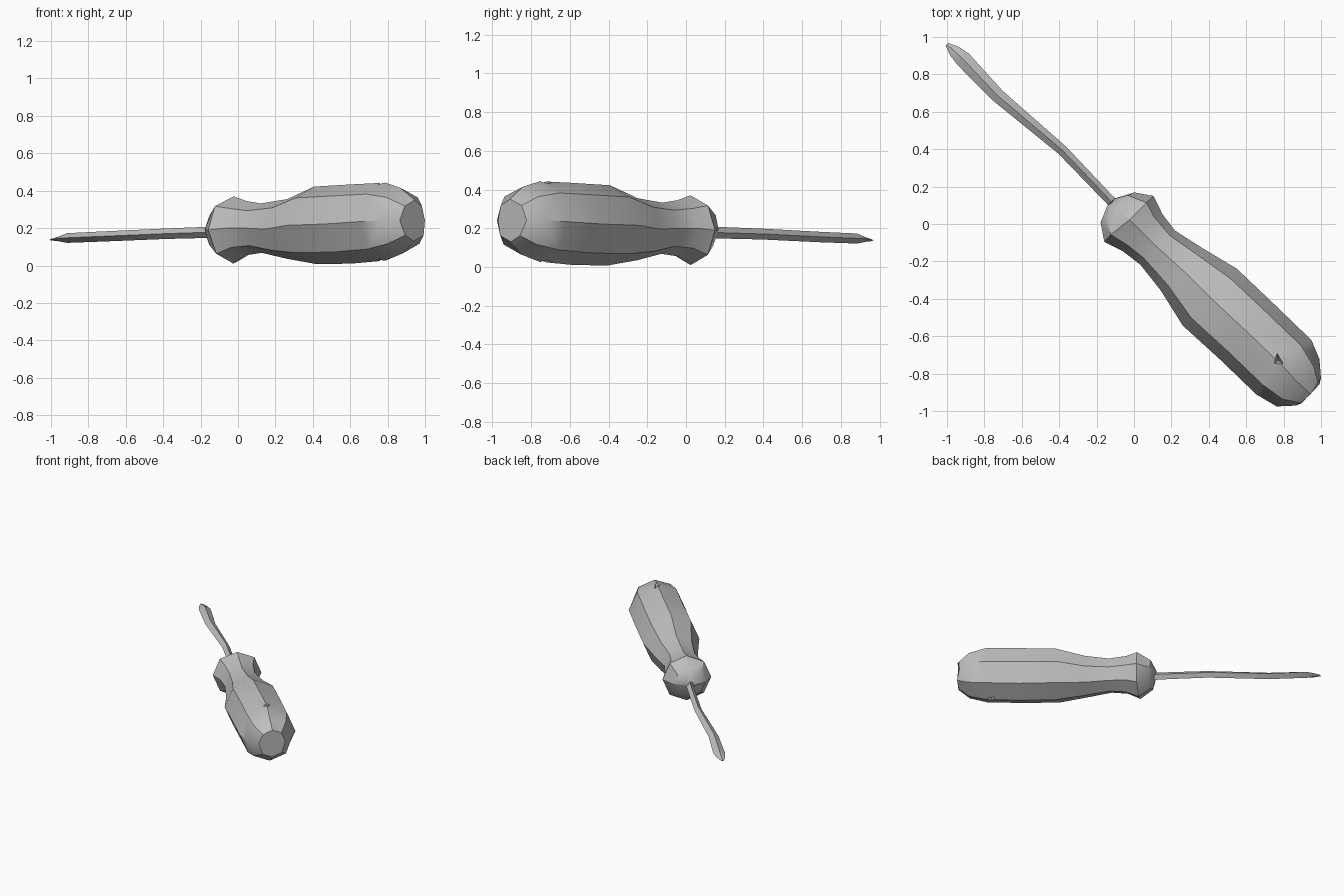
import bpy
import bmesh
import math
import random
from mathutils import Vector

random.seed(4)
if "Cube" in bpy.data.objects:
    bpy.data.objects.remove(bpy.data.objects["Cube"], do_unlink=True)

# The tool lies diagonally: s runs from blade to butt, u across it
ALONG = Vector((1, -1, 0)).normalized()
ACROSS = Vector((1, 1, 0)).normalized()
UP = Vector((0, 0, 1))

grey = bpy.data.materials.new("plain grey")
colour = (0.52, 0.52, 0.52, 1)
grey.use_nodes = True
grey.diffuse_color = colour
grey.node_tree.nodes["Principled BSDF"].inputs["Base Color"].default_value = colour


def place(s, u, z):
    return ALONG * s + ACROSS * u + UP * z


def finish(name, bm):
    bmesh.ops.recalc_face_normals(bm, faces=bm.faces[:])
    mesh = bpy.data.meshes.new(name)
    bm.to_mesh(mesh)
    bm.free()
    mesh.materials.append(grey)
    obj = bpy.data.objects.new(name, mesh)
    bpy.context.collection.objects.link(obj)
    return obj


def loft(name, rings, sides, wobble):
    """Skin rings of (s, u centre, z centre, half width, half height)."""
    bm = bmesh.new()
    loops = []
    for s, u, z, ru, rz in rings:
        loop = []
        for i in range(sides):
            a = math.tau * i / sides
            shift = random.uniform(-wobble, wobble)
            loop.append(bm.verts.new(place(
                s + shift, u + ru * math.cos(a), z + rz * math.sin(a))))
        loops.append(loop)
    for k, (a, b) in enumerate(zip(loops, loops[1:])):
        for i in range(sides):
            j = (i + 1) % sides
            if (i + k) % 2:
                tris = (a[i], a[j], b[j]), (a[i], b[j], b[i])
            else:
                tris = (a[i], a[j], b[i]), (a[j], b[j], b[i])
            for tri in tris:
                bm.faces.new(tri)
    bm.faces.new(loops[0])
    bm.faces.new(loops[-1])
    return finish(name, bm)


def shade(obj, degrees):
    bpy.ops.object.select_all(action="DESELECT")
    obj.select_set(True)
    bpy.context.view_layer.objects.active = obj
    bpy.ops.object.shade_smooth_by_angle(angle=math.radians(degrees))


# Handle with flared collar, narrow neck, swollen grip and blunt butt
handle = loft("handle", [
    (-0.16, 0.0, 0.19, 0.03, 0.03),
    (-0.125, 0.0, 0.19, 0.12, 0.11),
    (-0.04, 0.0, 0.19, 0.18, 0.18),
    (0.06, 0.0, 0.2, 0.145, 0.145),
    (0.17, 0.0, 0.2, 0.13, 0.132),
    (0.36, 0.01, 0.195, 0.16, 0.16),
    (0.57, 0.01, 0.215, 0.21, 0.207),
    (0.84, 0.02, 0.222, 0.207, 0.212),
    (1.1, 0.025, 0.235, 0.207, 0.208),
    (1.22, 0.02, 0.24, 0.17, 0.175),
    (1.3, 0.025, 0.24, 0.1, 0.11),
], 8, 0.012)

# Small three-cornered notches above and below near the butt
for top in (True, False):
    bm = bmesh.new()
    base = [bm.verts.new(place(s, u, 0.5 if top else -0.05))
            for s, u in ((1.0, 0.075), (1.055, -0.02), (1.12, 0.04))]
    tip = bm.verts.new(place(1.06, 0.03, 0.36 if top else 0.1))
    bm.faces.new(base)
    for i in range(3):
        bm.faces.new((base[i], base[(i + 1) % 3], tip))
    cutter = finish("notch_cutter", bm)
    cutter.hide_render = True
    cut = handle.modifiers.new("notch", "BOOLEAN")
    cut.operation = "DIFFERENCE"
    cut.object = cutter
    bpy.context.view_layer.objects.active = handle
    bpy.ops.object.modifier_apply(modifier=cut.name)
    bpy.data.objects.remove(cutter, do_unlink=True)

# Thin shaft that widens into a flat pointed blade
shaft = loft("shaft_and_blade", [
    (-0.1, 0.0, 0.18, 0.028, 0.035),
    (-0.2, 0.0, 0.178, 0.026, 0.03),
    (-0.55, 0.008, 0.17, 0.028, 0.028),
    (-1.0, -0.03, 0.155, 0.037, 0.027),
    (-1.27, -0.023, 0.147, 0.043, 0.026),
    (-1.335, -0.025, 0.142, 0.032, 0.012),
    (-1.386, -0.028, 0.138, 0.01, 0.004),
], 4, 0.0)

shade(handle, 32)
shade(shaft, 30)
